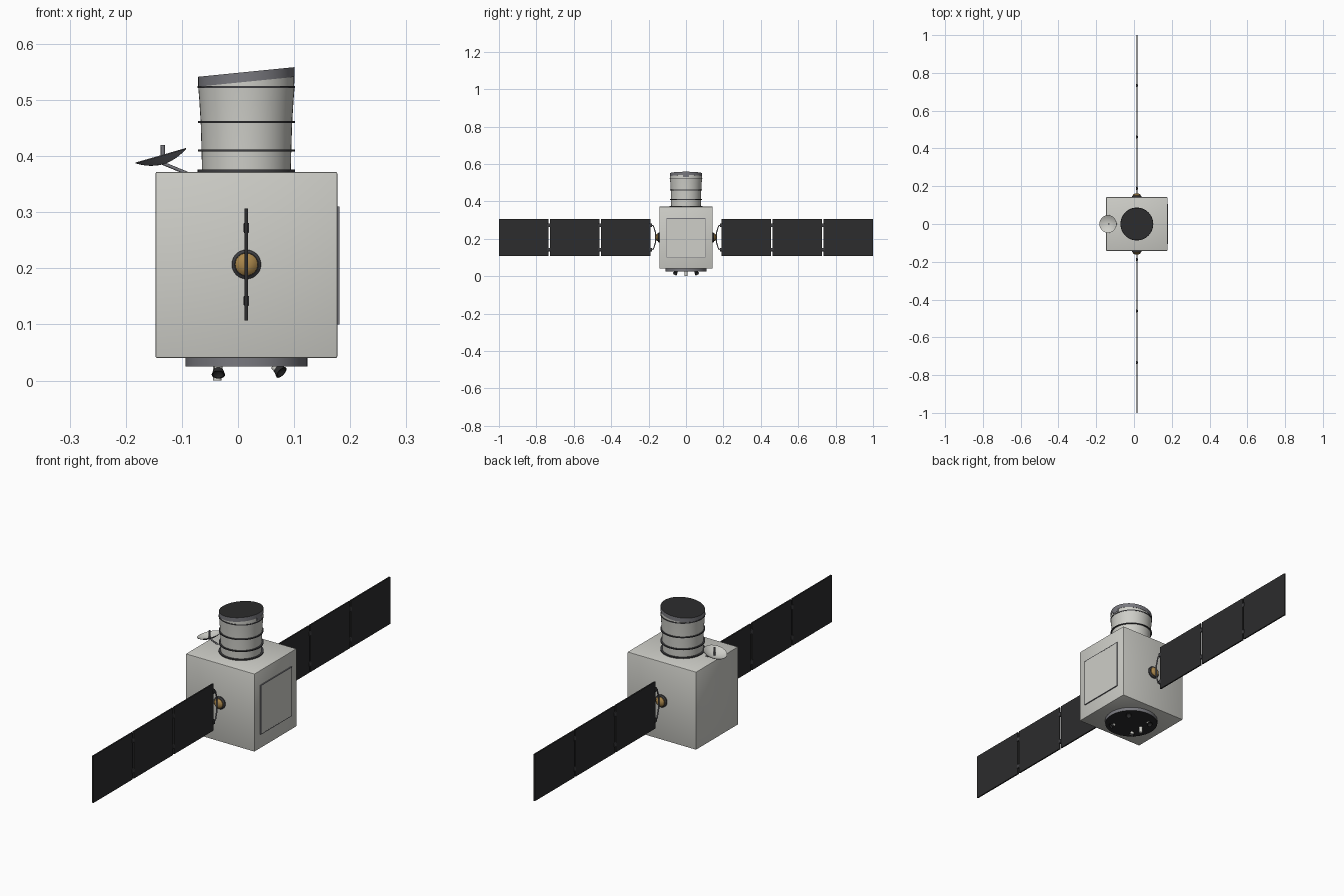
import bpy, bmesh, math
from mathutils import Matrix, Vector

cube = bpy.data.objects.get("Cube")
if cube:
    bpy.data.objects.remove(cube)


def material(name, r, g, b):
    m = bpy.data.materials.new(name)
    m.use_nodes = True
    m.diffuse_color = (r, g, b, 1)
    m.node_tree.nodes["Principled BSDF"].inputs["Base Color"].default_value = (r, g, b, 1)
    return m


white = material("off_white", 0.62, 0.62, 0.58)
steel = material("blue_grey_steel", 0.19, 0.19, 0.21)
dark = material("dark_ring", 0.05, 0.05, 0.055)
black = material("charcoal", 0.025, 0.025, 0.026)
gold = material("gold", 0.40, 0.24, 0.07)

CX = 0.015      # x of the main axis
ARRAY_Z = 0.207  # height of the solar array axis


def finish(name, bm, mats, matrix=Matrix(), rule=None, smooth=True):
    """Turn a bmesh into an object; faces meeting the rule take the second material."""
    bmesh.ops.recalc_face_normals(bm, faces=bm.faces)
    bm.normal_update()
    if rule:
        for f in bm.faces:
            f.material_index = int(rule(f))
    mesh = bpy.data.meshes.new(name)
    bm.to_mesh(mesh)
    bm.free()
    for m in mats:
        mesh.materials.append(m)
    ob = bpy.data.objects.new(name, mesh)
    bpy.context.collection.objects.link(ob)
    ob.matrix_world = matrix
    if smooth:
        bpy.ops.object.select_all(action='DESELECT')
        ob.select_set(True)
        bpy.context.view_layer.objects.active = ob
        bpy.ops.object.shade_smooth_by_angle(angle=math.radians(35))
    return ob


def place(loc, direction=(0, 0, 1)):
    """Matrix that moves local z onto a direction at a location."""
    return Matrix.Translation(loc) @ Vector(direction).to_track_quat('Z', 'Y').to_matrix().to_4x4()


def lathe(name, profile, mats, matrix, rule=None, steps=48, shear=0):
    """Revolve (radius, height) points about local z; shear tilts the rims."""
    bm = bmesh.new()
    vs = [bm.verts.new((r, 0, z)) for r, z in profile]
    es = [bm.edges.new(pair) for pair in zip(vs, vs[1:])]
    bmesh.ops.spin(bm, geom=vs + es, cent=(0, 0, 0), axis=(0, 0, 1),
                   angle=math.tau, steps=steps, use_merge=False)
    bmesh.ops.remove_doubles(bm, verts=bm.verts, dist=0.00005)
    if shear:
        for v in bm.verts:
            if v.co.z > 0:
                v.co.z -= shear * v.co.x
    return finish(name, bm, mats, matrix, rule)


def disc(name, r, h, mats, matrix, rule=None, steps=48):
    return lathe(name, [(0, 0), (r, 0), (r, h), (0, h)], mats, matrix, rule, steps)


def box(name, centre, size, mats, bevel=0, rule=None):
    bm = bmesh.new()
    bmesh.ops.create_cube(bm, size=1, matrix=Matrix.Diagonal((*size, 1)))
    if bevel:
        bmesh.ops.bevel(bm, geom=list(bm.edges), offset=bevel, segments=2,
                        affect='EDGES', profile=0.5)
    return finish(name, bm, mats, Matrix.Translation(centre), rule, smooth=bool(bevel))


def tube(name, points, radius, mat):
    curve = bpy.data.curves.new(name, 'CURVE')
    curve.dimensions = '3D'
    curve.bevel_depth = radius
    curve.bevel_resolution = 2
    curve.use_fill_caps = True
    spline = curve.splines.new('POLY')
    spline.points.add(len(points) - 1)
    for p, co in zip(spline.points, points):
        p.co = (*co, 1)
    curve.materials.append(mat)
    ob = bpy.data.objects.new(name, curve)
    bpy.context.collection.objects.link(ob)


# Main body with a framed access panel on its left side
box("body", (CX, 0, 0.206), (0.324, 0.284, 0.332), [white], bevel=0.003)
box("side_panel", (0.179, 0, 0.205), (0.004, 0.204, 0.204), [white])
for s in (-1, 1):
    box("side_panel_edge", (0.179, s * 0.1035, 0.205), (0.0045, 0.003, 0.21), [steel])
    box("side_panel_edge", (0.179, 0, 0.205 + s * 0.1035), (0.0045, 0.204, 0.003), [steel])

# Telescope barrel, rings and slanted lid
lathe("telescope_tube", [(0.079, 0.37), (0.080, 0.41), (0.0815, 0.46), (0.084, 0.50), (0.086, 0.524)],
      [white], place((CX, 0, 0)))
for z, r in ((0.372, 0.087), (0.408, 0.0865), (0.459, 0.0865), (0.521, 0.087)):
    disc("telescope_ring", r, 0.004, [dark], place((CX, 0, z)))
lathe("telescope_collar", [(0.085, 0), (0.085, 0.0105)], [white], place((CX, 0, 0.523)), shear=0.1)
lathe("telescope_lid", [(0, 0.0095), (0.086, 0.0095), (0.086, 0.027), (0, 0.027)],
      [steel, black], place((CX, 0, 0.523)), rule=lambda f: f.normal.z > 0.7, shear=0.1)
box("lid_hinge", (0.088, 0, 0.536), (0.026, 0.03, 0.014), [steel])

# Dish antenna on its arm
outer = [(0.047 * t / 6, 0.015 * (t / 6) ** 2 - 0.015) for t in range(7)]
inner = [(r, z + 0.0015) for r, z in reversed(outer)]
tilt = Matrix.Translation((-0.1375, 0, 0.400)) @ Matrix.Rotation(math.radians(-16), 4, 'Y')
lathe("dish", outer + inner, [steel, white], tilt, rule=lambda f: f.normal.z > 0.3)
tube("dish_feed", [(-0.134, 0, 0.386), (-0.134, 0, 0.420)], 0.0038, steel)
tube("dish_arm", [(-0.136, 0, 0.388), (-0.090, 0, 0.369)], 0.003, steel)

# Base plate, thrusters and short antenna
disc("base_plate", 0.109, 0.016, [steel, black], place((CX, 0, 0.025)),
     rule=lambda f: f.normal.z < -0.7)
for side in (-1, 1):
    for x, lean in ((0.065, 0.9), (-0.035, 0.0)):
        lathe("thruster", [(0, 0), (0.007, 0), (0.008, 0.008), (0.012, 0.019), (0.010, 0.019), (0, 0.008)],
              [white, black], place((x, side * 0.05, 0.026), (lean, side * 0.6, -0.85)),
              rule=lambda f: f.calc_center_median().z > 0.01, steps=24)
disc("base_antenna", 0.0075, 0.026, [white], place((-0.037, 0, 0)), steps=24)

# Solar arrays, one to the front and one to the back
for s in (-1, 1):
    out = (0, s, 0)
    lathe("array_mount", [(0, 0), (0.026, 0), (0.026, 0.006), (0.021, 0.010), (0, 0.010)],
          [dark], place((CX, s * 0.141, ARRAY_Z), out))
    lathe("array_hub", [(0.020, 0), (0.020, 0.013), (0.015, 0.018), (0.007, 0.021), (0, 0.021)],
          [gold], place((CX, s * 0.141, ARRAY_Z), out))
    tube("array_yoke", [(CX, s * y, ARRAY_Z + z) for y, z in (
        (0.192, -0.066), (0.174, -0.062), (0.163, -0.025),
        (0.163, 0.025), (0.174, 0.062), (0.192, 0.066))], 0.003, steel)
    for i in range(3):
        y = 0.190 + i * 0.2725
        box("solar_panel", (CX, s * (y + 0.1325), ARRAY_Z), (0.006, 0.265, 0.2), [black])
        for z in (-0.065, 0.065):
            box("panel_hinge", (CX, s * (y - 0.002), ARRAY_Z + z), (0.010, 0.014, 0.018), [dark], bevel=0.002)
